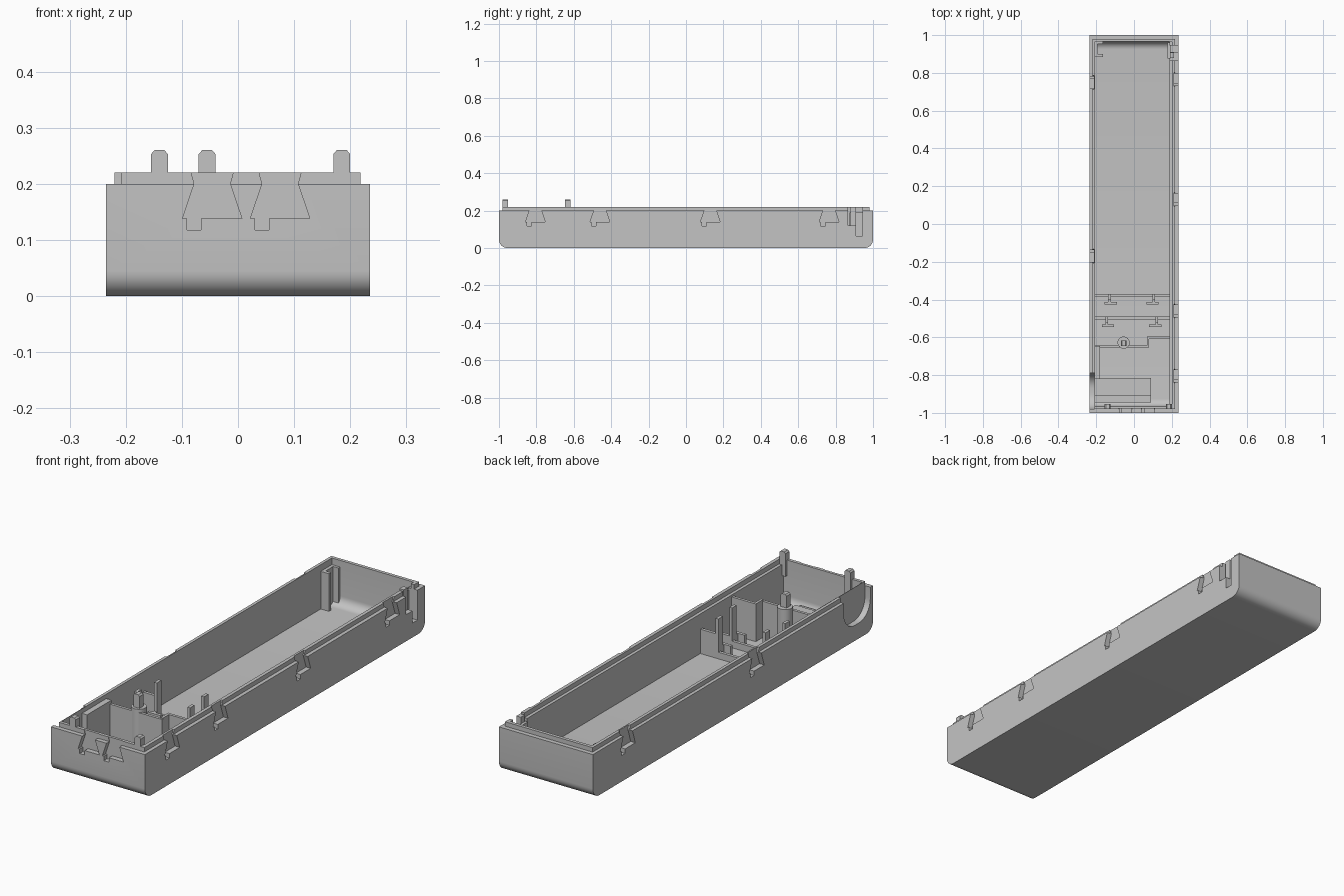
import bpy, bmesh, math
from mathutils import Matrix

cube = bpy.data.objects.get("Cube")
if cube:
    bpy.data.objects.remove(cube, do_unlink=True)

GREY = (0.55, 0.55, 0.55, 1)
mat = bpy.data.materials.new("plain grey")
mat.use_nodes = True
mat.diffuse_color = GREY
bsdf = mat.node_tree.nodes["Principled BSDF"]
bsdf.inputs["Base Color"].default_value = GREY
bsdf.inputs["Roughness"].default_value = 0.6


def finish(name, bm):
    bmesh.ops.recalc_face_normals(bm, faces=bm.faces)
    me = bpy.data.meshes.new(name)
    bm.to_mesh(me)
    bm.free()
    me.materials.append(mat)
    ob = bpy.data.objects.new(name, me)
    bpy.context.collection.objects.link(ob)
    return ob


def prism(name, pts, y0, y1, turn=0, at=(0, 0, 0)):
    """Outline in x-z, extruded along y, then turned about z and moved."""
    bm = bmesh.new()
    face = bm.faces.new([bm.verts.new((x, y0, z)) for x, z in pts])
    ext = bmesh.ops.extrude_face_region(bm, geom=[face])["geom"]
    bmesh.ops.translate(bm, vec=(0, y1 - y0, 0),
                        verts=[v for v in ext if isinstance(v, bmesh.types.BMVert)])
    bm.transform(Matrix.Translation(at) @ Matrix.Rotation(math.radians(turn), 4, "Z"))
    return finish(name, bm)


def box(name, x0, x1, y0, y1, z0, z1):
    return prism(name, [(x0, z0), (x1, z0), (x1, z1), (x0, z1)], y0, y1)


def tub(a, b, z0, z1, r):
    """Outline with its two lower corners rounded."""
    pts = [(a, z1)]
    for cx, start in ((a + r, 180), (b - r, 270)):
        for i in range(9):
            t = math.radians(start + i * 90 / 8)
            pts.append((cx + r * math.cos(t), z0 + r + r * math.sin(t)))
    return pts + [(b, z1)]


def combine(target, tool, op="DIFFERENCE"):
    mod = target.modifiers.new("cut", "BOOLEAN")
    mod.operation, mod.solver, mod.object = op, "EXACT", tool
    bpy.ops.object.select_all(action="DESELECT")
    bpy.context.view_layer.objects.active = target
    target.select_set(True)
    bpy.ops.object.modifier_apply(modifier=mod.name)
    bpy.data.objects.remove(tool, do_unlink=True)


# Tray with raised lip, hollowed out
tray = prism("tray", tub(-1, 1, 0, 0.2, 0.045), -0.235, 0.235, 90)
combine(tray, box("lip", -0.22, 0.218, -0.98, 0.98, 0.1, 0.22), "UNION")
combine(tray, prism("cavity", tub(-0.965, 0.965, 0.02, 0.3, 0.04), -0.188, 0.206, 90))
combine(tray, box("ledge_cut", 0.18, 0.202, -0.964, 0.964, 0.199, 0.3))

# Dovetail snap recesses around the outside
CLIP = [(-0.04, 0.23), (-0.032, 0.2), (-0.053, 0.138), (-0.045, 0.138), (-0.045, 0.118),
        (-0.02, 0.118), (-0.02, 0.138), (0.053, 0.138), (0.032, 0.2), (0.04, 0.23)]
spots = [((x, -1, 0), 0) for x in (-0.046, 0.075)]
spots += [((0.235, y, 0), 90) for y in (-0.805, -0.46, 0.13, 0.765)]
spots += [((-0.235, y, 0), -90) for y in (-0.17, 0.75)]
for at, turn in spots:
    combine(tray, prism("clip_cut", CLIP, -0.05, 0.023, turn, at))

# Rounded cable recess at the front left, stepped opening at the back right
combine(tray, prism("cable_cut", tub(-0.98, -0.79, 0.07, 0.3, 0.08), 0.208, 0.3, 90))
combine(tray, prism("step_cut", [(0.865, 0.3), (0.865, 0.12), (0.91, 0.12), (0.91, 0.065),
                                 (0.945, 0.065), (0.945, 0.3)], -0.3, -0.15, 90))
bpy.ops.object.shade_smooth_by_angle(angle=math.radians(30))
box("opening_tab", 0.19, 0.212, 0.88, 0.908, 0.11, 0.22)
box("opening_guard", 0.178, 0.192, 0.875, 0.96, 0.02, 0.19)

# Channel bracket in the back left corner
box("bracket_back", -0.206, -0.165, 0.953, 0.967, 0.03, 0.19)
box("bracket_front", -0.206, -0.165, 0.885, 0.9, 0.02, 0.19)
box("bracket_side", -0.206, -0.192, 0.89, 0.96, 0.02, 0.19)

# Two cross ribs, each with raised ends, posts and hooked feet
for n, (y, left, right) in enumerate([(-0.378, -0.13, 0.105), (-0.498, -0.145, 0.12)]):
    tall = 0.13 - 0.06 * n
    box("cross_rib", -0.206, 0.19, y - 0.007, y + 0.007, 0.015, 0.05)
    box("rib_left_end", -0.206, left, y - 0.007, y + 0.007, 0.015, tall)
    box("rib_right_end", right, 0.19, y - 0.007, y + 0.007, 0.015, tall)
    for x, s in ((left, 1), (right, -1)):
        box("rib_post", x - 0.007, x + 0.007, y - 0.025, y + 0.007, 0.015, 0.2)
        foot = sorted((x - s * 0.025, x + s * 0.04))
        box("rib_foot", *foot, y - 0.048, y - 0.034, 0.015, 0.07)
        box("rib_foot_link", x - 0.007, x + 0.007, y - 0.04, y, 0.015, 0.07)

# Stepped partition around the front compartment
box("partition_main", -0.206, 0.08, -0.655, -0.642, 0.015, 0.185)
box("partition_step", 0.068, 0.08, -0.65, -0.6, 0.015, 0.19)
box("partition_right", 0.068, 0.19, -0.608, -0.595, 0.015, 0.19)
box("compartment_side", -0.206, -0.18, -0.82, -0.645, 0.015, 0.2)

# Low platform with a stepped front edge
box("platform", -0.206, 0.09, -0.91, -0.815, 0.015, 0.06)
box("platform_step", -0.206, 0.09, -0.945, -0.905, 0.015, 0.045)

# Round boss under the middle pin
bm = bmesh.new()
bmesh.ops.create_cone(bm, cap_ends=True, segments=32, radius1=0.032, radius2=0.032, depth=0.185,
                      matrix=Matrix.Translation((-0.055, -0.628, 0.1075)))
finish("boss", bm)
bpy.ops.object.select_all(action="DESELECT")
boss = bpy.data.objects["boss"]
bpy.context.view_layer.objects.active = boss
boss.select_set(True)
bpy.ops.object.shade_smooth_by_angle(angle=math.radians(30))

# Locating pins with tapered tips
PIN = [(-0.015, 0.15), (0.015, 0.15), (0.015, 0.253), (0.009, 0.26), (-0.009, 0.26), (-0.015, 0.253)]
for x, y in ((-0.14, -0.966), (0.185, -0.966), (-0.055, -0.632)):
    prism("locating_pin", PIN, -0.014, 0.014, 0, (x, y, 0))
